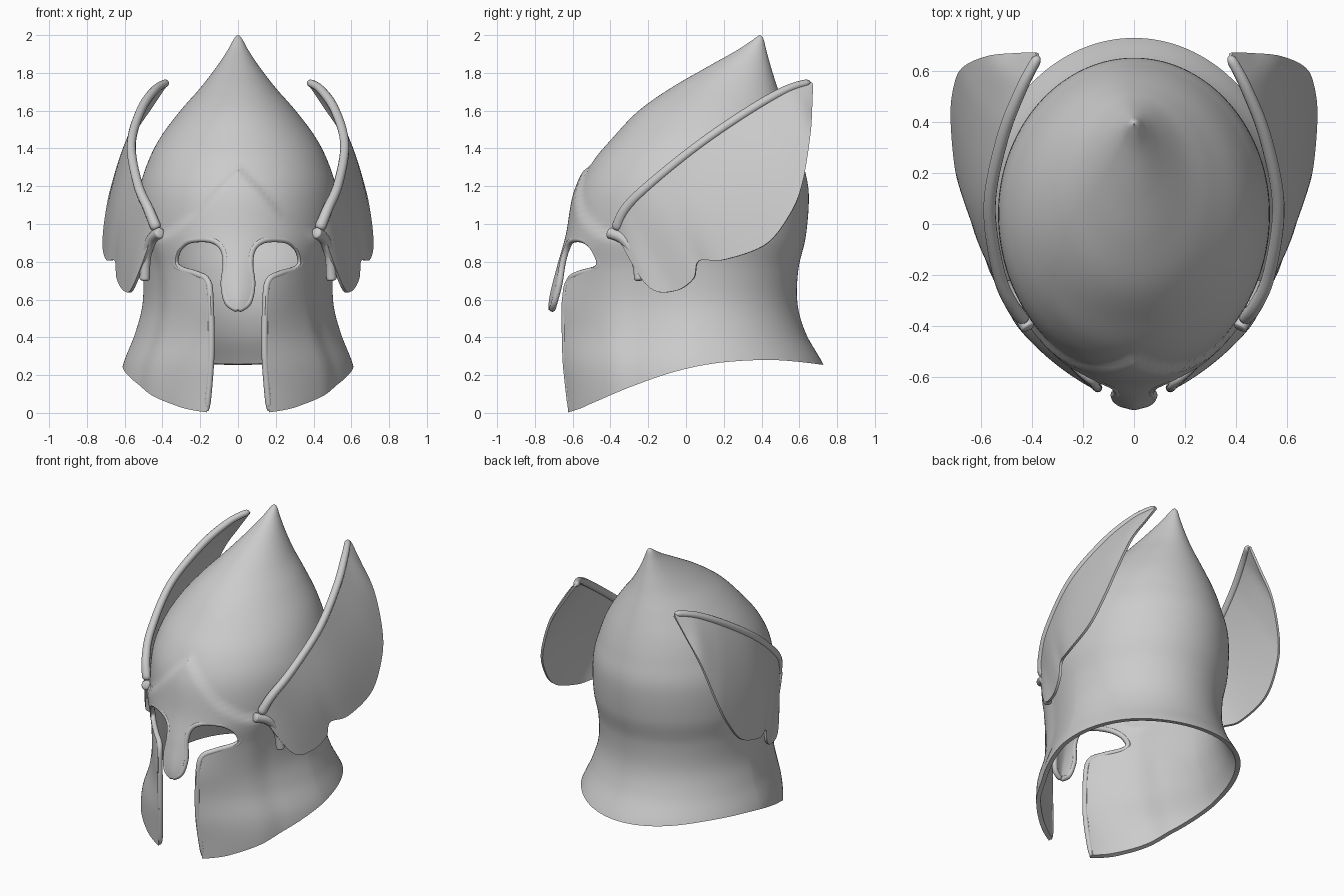
import bpy, bmesh, math
from mathutils import Vector

if "Cube" in bpy.data.objects:
    bpy.data.objects.remove(bpy.data.objects["Cube"])

steel = bpy.data.materials.new("grey_steel")
steel.use_nodes = True
GREY = (0.6, 0.6, 0.6, 1)
steel.diffuse_color = GREY
steel.node_tree.nodes["Principled BSDF"].inputs["Base Color"].default_value = GREY


def spline(points, u):
    """Catmull-Rom point at u in 0..1 through points of any dimension."""
    last = len(points) - 1
    i = min(int(u * last), last - 1)
    t = u * last - i
    a, b, c, d = (points[min(max(k, 0), last)] for k in range(i - 1, i + 3))
    return [q + t * ((r - p) + t * ((2 * p - 5 * q + 4 * r - s) + t * (3 * (q - r) + s - p))
                     * 1) / 2 for p, q, r, s in zip(a, b, c, d)]


def linear(points, x):
    """Piecewise linear lookup in a sorted table, first column to the rest."""
    for a, b in zip(points, points[1:]):
        if x <= b[0]:
            t = max(0, (x - a[0]) / (b[0] - a[0]))
            return [p + t * (q - p) for p, q in zip(a[1:], b[1:])]
    return list(points[-1][1:])


def smoothstep(t):
    t = min(max(t, 0), 1)
    return t * t * (3 - 2 * t)


def make_object(name, verts, faces):
    mesh = bpy.data.meshes.new(name)
    mesh.from_pydata(verts, [], faces)
    mesh.materials.append(steel)
    obj = bpy.data.objects.new(name, mesh)
    bpy.context.collection.objects.link(obj)
    return obj


def activate(obj):
    bpy.ops.object.select_all(action="DESELECT")
    obj.select_set(True)
    bpy.context.view_layer.objects.active = obj


def add_modifier(obj, kind, **settings):
    mod = obj.modifiers.new(kind.lower(), kind)
    for key, value in settings.items():
        setattr(mod, key, value)
    activate(obj)
    bpy.ops.object.modifier_apply(modifier=mod.name)


def smooth(obj, degrees=40):
    activate(obj)
    bpy.ops.object.shade_smooth_by_angle(angle=math.radians(degrees))


def prism(name, outline, place, low, high):
    """Closed prism from a flat outline; place maps (a, b, depth) to 3D."""
    n = len(outline)
    verts = [place(a, b, d) for d in (low, high) for a, b in outline]
    faces = [list(range(n)), list(range(n, 2 * n))]
    faces += [(i, (i + 1) % n, (i + 1) % n + n, i + n) for i in range(n)]
    obj = make_object(name, verts, faces)
    bm = bmesh.new()
    bm.from_mesh(obj.data)
    bmesh.ops.recalc_face_normals(bm, faces=bm.faces)
    bm.to_mesh(obj.data)
    bm.free()
    obj.hide_render = True
    return obj


def cut(target, cutter):
    add_modifier(target, "BOOLEAN", operation="DIFFERENCE", object=cutter, solver="EXACT")
    bpy.data.objects.remove(cutter)


def tube(name, path, radii, sides=12, closed_steps=48):
    """Round-ended tube along a smooth path with varying radius."""
    verts, faces = [], []
    for i in range(closed_steps + 1):
        u = i / closed_steps
        p = Vector(spline(path, u))
        ahead, behind = spline(path, min(u + .01, 1)), spline(path, max(u - .01, 0))
        along = (Vector(ahead) - Vector(behind)).normalized()
        side = along.cross(Vector((1, .3, .1))).normalized()
        up = along.cross(side)
        end = min(i, closed_steps - i)
        r = spline(radii, u)[0] * (.5, .85, 1)[min(end, 2)]
        for k in range(sides):
            a = math.tau * k / sides
            verts.append(p + r * (math.cos(a) * side + math.sin(a) * up))
    for i in range(closed_steps):
        for k in range(sides):
            m = (k + 1) % sides
            faces.append((i * sides + k, i * sides + m, (i + 1) * sides + m, (i + 1) * sides + k))
    faces += [list(range(sides))[::-1], list(range(len(verts) - sides, len(verts)))]
    obj = make_object(name, verts, faces)
    smooth(obj, 60)
    return obj


# Helmet sections: height, front y, back y, half width, widest y, front roundness
SECTIONS = [
    (-.08, -.64, .80, .62, .06, 1.7), (.1, -.65, .78, .63, .06, 1.7),
    (.25, -.67, .73, .61, .06, 1.65), (.42, -.69, .635, .545, .05, 1.55),
    (.58, -.705, .59, .505, .04, 1.55), (.76, -.665, .595, .505, .04, 1.7),
    (.94, -.615, .635, .53, .04, 1.95), (1.16, -.575, .65, .525, .04, 2),
    (1.32, -.50, .62, .48, .05, 2), (1.46, -.385, .58, .41, .09, 2),
    (1.6, -.25, .53, .305, .14, 2), (1.72, -.08, .485, .2, .2, 2),
    (1.83, .11, .45, .115, .28, 2), (1.92, .27, .425, .055, .35, 2),
    (1.98, .36, .41, .022, .385, 2), (2.0, .388, .394, .003, .391, 2)]
# Upper edge of the raised brow plate: sideways distance to height
BROW = [(0, 1.32), (.1, 1.22), (.22, 1.08), (.35, .98), (.5, .93)]
COLUMNS, ROWS = 144, 120

verts, faces = [], []
for i in range(ROWS + 1):
    z, front, back, half, mid, power = spline(SECTIONS, i / ROWS)
    for k in range(COLUMNS):
        a = math.tau * k / COLUMNS
        s, c = math.sin(a), math.cos(a)
        n = power if c > 0 else 2
        x = half * math.copysign(abs(s) ** (2 / n), s)
        reach = mid - front if c > 0 else back - mid
        y = mid - reach * math.copysign(abs(c) ** (2 / n), c)
        plate = smoothstep((linear(BROW, abs(x))[0] - z) / .05) * smoothstep((-.25 - y) / .15)
        out = Vector((x, y - mid, 0)).normalized() * .022 * plate
        verts.append((x + out.x, y + out.y, z))
for i in range(ROWS):
    for k in range(COLUMNS):
        m = (k + 1) % COLUMNS
        a, b = i * COLUMNS, (i + 1) * COLUMNS
        faces.append((a + k, a + m, b + m, b + k))
faces.append(list(range(ROWS * COLUMNS, (ROWS + 1) * COLUMNS)))
helmet = make_object("helmet_shell", verts, faces)
add_modifier(helmet, "SOLIDIFY", thickness=.028, offset=-1)

# Lower hem, swept down towards the cheek guards
HEM = [(-.9, -.07), (-.6, .01), (-.5, .05), (-.3, .135), (-.07, .215), (.15, .262),
       (.4, .28), (.6, .27), (.9, .23)]
hem = [spline(HEM, i / 40) for i in range(41)] + [(.9, -.4), (-.9, -.4)]
cut(helmet, prism("hem_cutter", hem, lambda a, b, d: (d, a, b), -1, 1))

# Face opening around the nose guard
OPENING = [(0, .545), (.055, .585), (.075, .68), (.064, .79), (.08, .87), (.14, .915),
           (.25, .915), (.312, .87), (.332, .8), (.305, .762), (.22, .735), (.162, .7),
           (.146, .6), (.142, .3), (.165, .01)]
right_half = [spline(OPENING, i / 84) for i in range(85)] + [(.165, -.3)]
outline = right_half + [(-x, z) for x, z in reversed(right_half[1:])]
cut(helmet, prism("face_cutter", outline, lambda a, b, d: (a, d, b), -1.2, -.28))
smooth(helmet, 35)


def face_point(x, z):
    """Point inside the front wall of the helmet."""
    front, back, half, mid, n = linear(SECTIONS, z)
    depth = (1 - min(abs(x) / half, 1) ** n) ** (1 / n)
    return (x, mid - (mid - front) * depth - .008, z)


# Wing curves: ridge and trailing edge, both from the temple to the tip
RIDGE = [(.43, -.37, .97), (.475, -.32, 1.08), (.53, -.19, 1.21), (.565, .07, 1.42),
         (.515, .335, 1.6), (.44, .53, 1.71), (.375, .655, 1.75)]
EDGE = [(.45, -.36, .93), (.55, -.2, .67), (.595, -.06, .645), (.635, .04, .71),
        (.645, .07, .805), (.69, .2, .81), (.71, .42, .89), (.695, .55, 1.05),
        (.66, .615, 1.21), (.57, .655, 1.45), (.46, .665, 1.62), (.38, .67, 1.74)]
STRAP = [(.41, -.41, .955), (.455, -.33, .92), (.485, -.27, .83), (.495, -.245, .7)]
LONG, WIDE = 72, 12

for label, side in (("left", 1), ("right", -1)):
    def flip(points):
        return [(side * x, y, z) for x, y, z in points]

    # Thin feather sheet
    verts = []
    for i in range(LONG + 1):
        top, low = (Vector(spline(flip(c), i / LONG)) for c in (RIDGE, EDGE))
        for j in range(WIDE + 1):
            p = top.lerp(low, j / WIDE)
            p.x += side * .02 * math.sin(math.pi * j / WIDE) * math.sin(math.pi * i / LONG)
            verts.append(p)
    w = WIDE + 1
    faces = [(i * w + j, i * w + j + 1, (i + 1) * w + j + 1, (i + 1) * w + j)
             for i in range(LONG) for j in range(WIDE)]
    wing = make_object(label + "_wing", verts, faces)
    add_modifier(wing, "SOLIDIFY", thickness=.016, offset=0)
    smooth(wing, 45)

    # Rolled leading edge, temple strap and rounded lip of the face opening
    tube(label + "_wing_ridge", flip(RIDGE), [(.03,), (.026,), (.024,), (.024,), (.02,)])
    tube(label + "_temple_strap", flip(STRAP), [(.03,), (.03,), (.026,), (.028,)])
    lip = [face_point(side * x, z) for x, z in OPENING]
    tube(label + "_face_lip", lip, [(.017,), (.017,)], sides=10, closed_steps=110)
